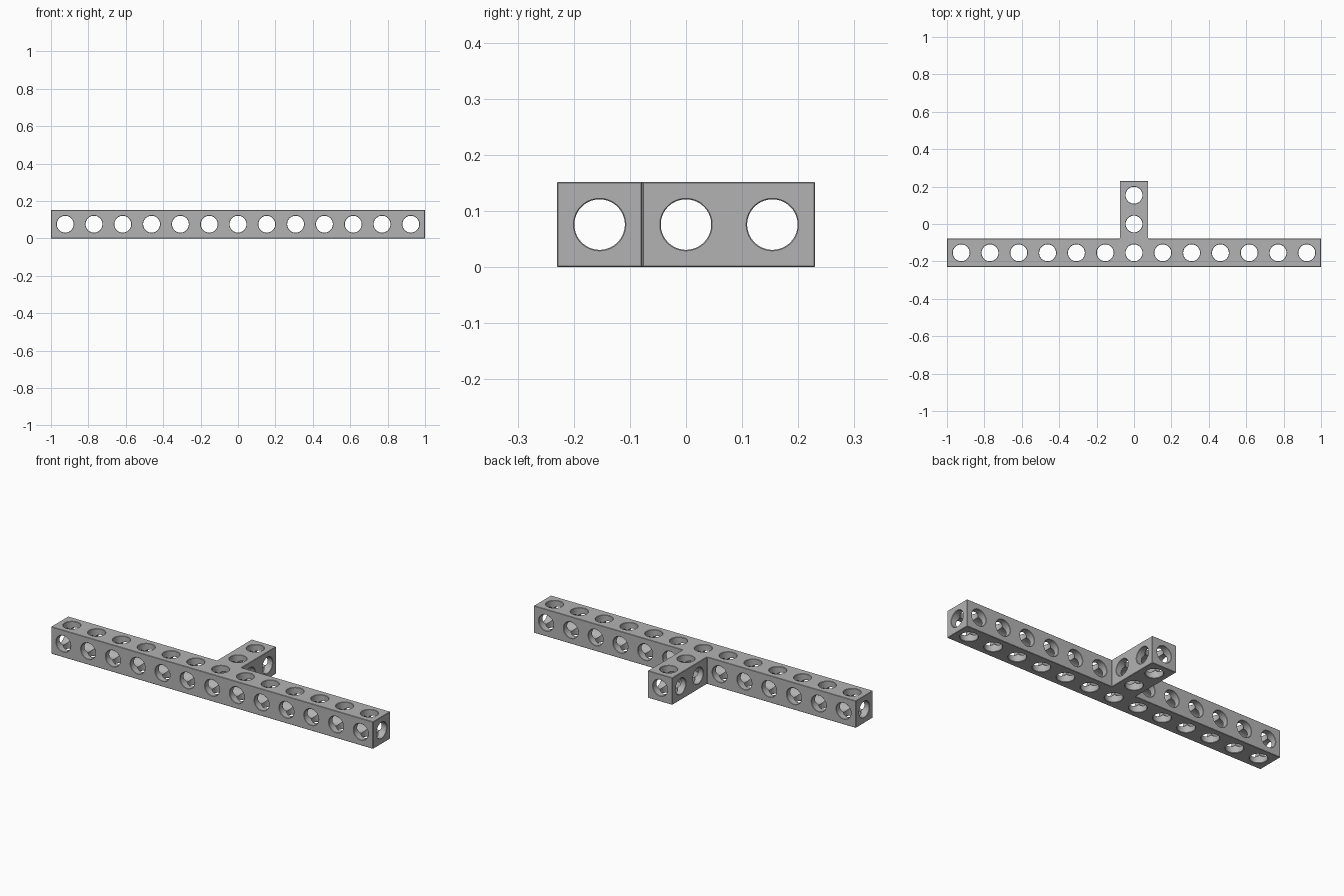
import bpy
import bmesh
from math import radians, cos, sin, tau
from mathutils import Vector

if "Cube" in bpy.data.objects:
    bpy.data.objects.remove(bpy.data.objects["Cube"])

PITCH = 0.154            # hole spacing
WIDTH = 0.152            # square beam section
HALF = WIDTH / 2
RADIUS = 0.045           # bore
FLARE = 0.0018           # rim chamfer
SIDES = 48
BAR_Y = -PITCH
STEM_END = PITCH + HALF
columns = [i * PITCH for i in range(-6, 7)]

grey = bpy.data.materials.new("plain grey")
grey.use_nodes = True
colour = (0.45, 0.45, 0.45, 1)
grey.diffuse_color = colour
grey.node_tree.nodes["Principled BSDF"].inputs["Base Color"].default_value = colour


def make_object(name, bm):
    bmesh.ops.recalc_face_normals(bm, faces=bm.faces[:])
    mesh = bpy.data.meshes.new(name)
    bm.to_mesh(mesh)
    bm.free()
    mesh.materials.append(grey)
    obj = bpy.data.objects.new(name, mesh)
    bpy.context.collection.objects.link(obj)
    return obj


def add_bore(bm, axis, centre, low, high):
    """Round cutter from low to high along an axis, flared at both ends."""
    over = 0.004
    stations = [(low - over, RADIUS + FLARE + over), (low + FLARE, RADIUS),
                (high - FLARE, RADIUS), (high + over, RADIUS + FLARE + over)]
    rings = []
    for t, r in stations:
        ring = []
        for k in range(SIDES):
            a = tau * (k + 0.5) / SIDES
            p = Vector(centre)
            p[axis] = t
            p[(axis + 1) % 3] += r * cos(a)
            p[(axis + 2) % 3] += r * sin(a)
            ring.append(bm.verts.new(p))
        rings.append(ring)
    for lower, upper in zip(rings, rings[1:]):
        for k in range(SIDES):
            n = (k + 1) % SIDES
            bm.faces.new((lower[k], lower[n], upper[n], upper[k]))
    bm.faces.new(rings[0])
    bm.faces.new(rings[-1])


# T-shaped beam: outline extruded upward, edges slightly eased
right = [(HALF, STEM_END), (HALF, BAR_Y + HALF), (1, BAR_Y + HALF), (1, BAR_Y - HALF)]
outline = right + [(-x, y) for x, y in reversed(right)]
bm = bmesh.new()
base = bm.faces.new([bm.verts.new((x, y, 0)) for x, y in outline])
top = bmesh.ops.extrude_face_region(bm, geom=[base])
bmesh.ops.translate(bm, vec=(0, 0, WIDTH),
                    verts=[v for v in top["geom"] if isinstance(v, bmesh.types.BMVert)])
bmesh.ops.recalc_face_normals(bm, faces=bm.faces[:])
bmesh.ops.bevel(bm, geom=bm.edges[:], offset=0.002, segments=1, affect='EDGES')
beam = make_object("perforated_t_beam", bm)

# Lengthwise bore through the bar and cross bores through the stem
along_x = bmesh.new()
add_bore(along_x, 0, (0, BAR_Y, HALF), -1, 1)
for y in (0, PITCH):
    add_bore(along_x, 0, (0, y, HALF), -HALF, HALF)

# Front-to-back bores, the middle one running the length of the stem
along_y = bmesh.new()
for i, x in enumerate(columns):
    back = STEM_END if i == 6 else BAR_Y + HALF
    add_bore(along_y, 1, (x, 0, HALF), BAR_Y - HALF, back)

# Vertical bores
along_z = bmesh.new()
for x, y in [(x, BAR_Y) for x in columns] + [(0, 0), (0, PITCH)]:
    add_bore(along_z, 2, (x, y, 0), 0, WIDTH)

# Cut each direction in turn
bpy.context.view_layer.objects.active = beam
beam.select_set(True)
for name, bm in (("lengthwise", along_x), ("crosswise", along_y), ("vertical", along_z)):
    cutter = make_object(name + "_bore_cutter", bm)
    cutter.hide_render = True
    cut = beam.modifiers.new(name, 'BOOLEAN')
    cut.operation = 'DIFFERENCE'
    cut.solver = 'EXACT'
    cut.object = cutter
    bpy.ops.object.modifier_apply(modifier=cut.name)
    bpy.data.objects.remove(cutter)

bpy.ops.object.shade_smooth_by_angle(angle=radians(30))
